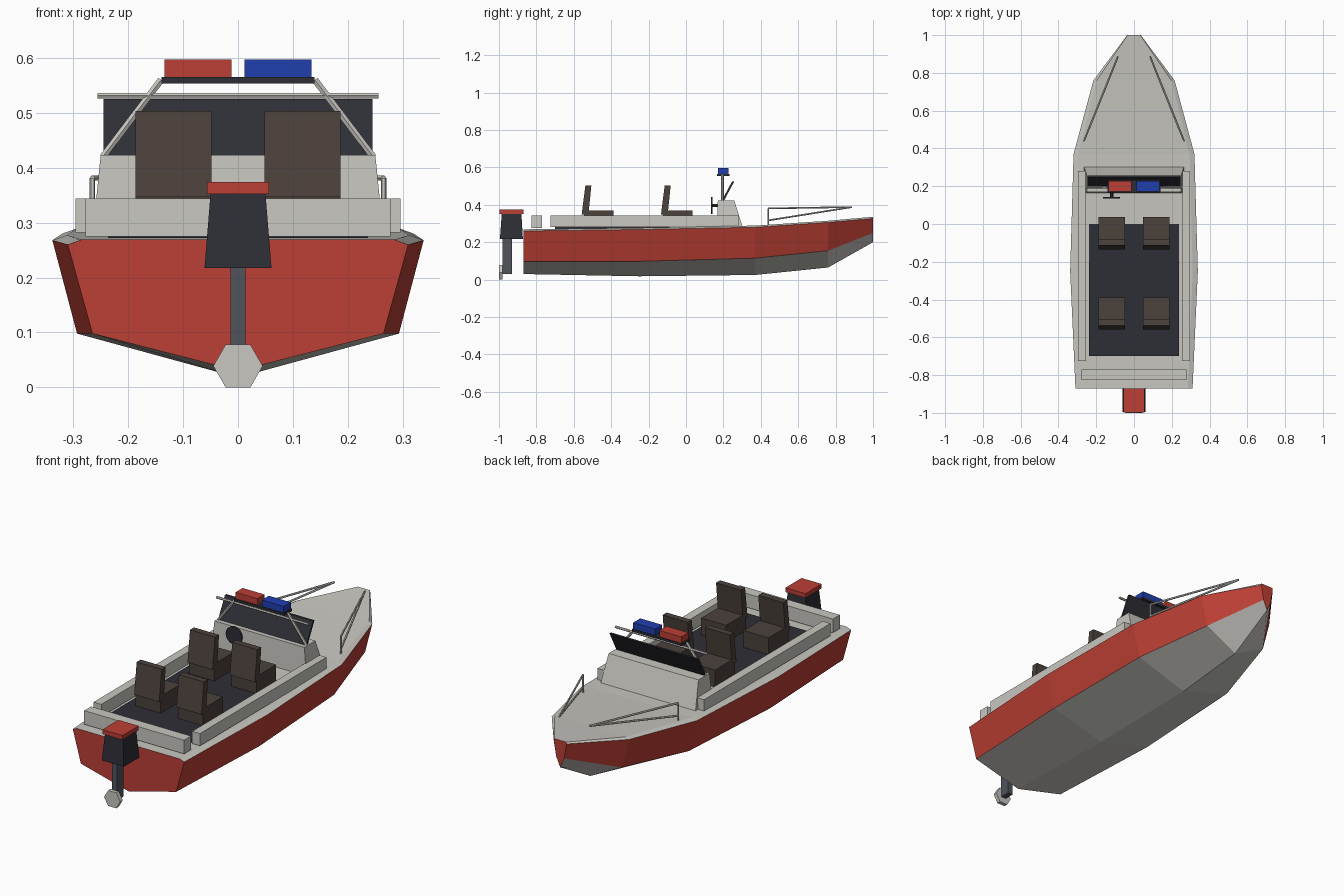
import bpy, bmesh, math
from mathutils import Vector

if "Cube" in bpy.data.objects:
    bpy.data.objects.remove(bpy.data.objects["Cube"])


def mat(name, r, g, b):
    m = bpy.data.materials.new(name)
    m.diffuse_color = (r, g, b, 1)
    m.use_nodes = True
    m.node_tree.nodes["Principled BSDF"].inputs["Base Color"].default_value = m.diffuse_color
    return m


LIGHT = mat("light_grey", 0.58, 0.57, 0.53)
RED = mat("red", 0.50, 0.05, 0.035)
DARK = mat("dark_navy", 0.027, 0.027, 0.037)
BLUE = mat("blue", 0.014, 0.05, 0.43)
BROWN = mat("seat_brown", 0.072, 0.054, 0.045)
STEEL = mat("steel", 0.08, 0.09, 0.105)


def finish(name, bm, *mats):
    bmesh.ops.recalc_face_normals(bm, faces=bm.faces)
    me = bpy.data.meshes.new(name)
    bm.to_mesh(me)
    bm.free()
    for m in mats:
        me.materials.append(m)
    ob = bpy.data.objects.new(name, me)
    bpy.context.collection.objects.link(ob)
    return ob


def loft(name, rings, m):
    """Closed solid through rings of equal point count."""
    bm = bmesh.new()
    vs = [[bm.verts.new(p) for p in ring] for ring in rings]
    n = len(vs[0])
    for a, b in zip(vs, vs[1:]):
        for j in range(n):
            bm.faces.new((a[j], a[(j + 1) % n], b[(j + 1) % n], b[j]))
    bm.faces.new(vs[0])
    bm.faces.new(vs[-1])
    return finish(name, bm, m)


def rect(x0, x1, y0, y1, z):
    return [(x0, y0, z), (x1, y0, z), (x1, y1, z), (x0, y1, z)]


def box(name, x0, x1, y0, y1, z0, z1, m):
    return loft(name, [rect(x0, x1, y0, y1, z0), rect(x0, x1, y0, y1, z1)], m)


def rod(name, p, q, r, m, sides=6):
    p, q = Vector(p), Vector(q)
    rot = (q - p).to_track_quat('Z', 'Y')
    circle = [rot @ Vector((r * math.cos(t), r * math.sin(t), 0))
              for t in (2 * math.pi * i / sides for i in range(sides))]
    return loft(name, [[p + c for c in circle], [q + c for c in circle]], m)


# Hull: y, keel z, chine half width and z, sheer half width and z
stations = [(-0.87, 0.03, 0.265, 0.098, 0.31, 0.260),
            (-0.25, 0.018, 0.293, 0.098, 0.338, 0.268),
            (0.37, 0.025, 0.275, 0.115, 0.32, 0.280),
            (0.76, 0.065, 0.175, 0.155, 0.215, 0.306),
            (1.0, 0.20, 0.022, 0.25, 0.036, 0.327)]
bm = bmesh.new()
rings = []
for y, kz, cw, cz, sw, sz in stations:
    half = [(cw, cz), (sw, sz), (sw * 0.92, sz + 0.009)]
    ring = [(0, kz)] + half + [(-x, z) for x, z in reversed(half)]
    rings.append([bm.verts.new((x, y, z)) for x, z in ring])
for a, b in zip(rings, rings[1:]):
    for j in range(7):
        f = bm.faces.new((a[j], a[(j + 1) % 7], b[(j + 1) % 7], b[j]))
        f.material_index = 1 if j in (1, 5) else 0   # red topsides
for ring in (rings[0], rings[-1]):
    bm.faces.new(ring).material_index = 1            # transom and stem
finish("hull", bm, LIGHT, RED)

# Cockpit floor and surrounding ledges
box("cockpit_floor", -0.237, 0.237, -0.70, 0.0, 0.272, 0.286, DARK)
box("stern_ledge", -0.278, 0.278, -0.825, -0.77, 0.275, 0.344, LIGHT)
for s, side in ((-1, "left"), (1, "right")):
    xs = sorted((s * 0.253, s * 0.296))
    box(side + "_coaming", *xs, -0.725, 0.28, 0.282, 0.344, LIGHT)

# Console and windscreen
loft("console", [rect(-0.265, 0.265, 0.165, 0.305, 0.275),
                 rect(-0.25, 0.25, 0.17, 0.258, 0.423)], LIGHT)
loft("windscreen", [rect(-0.245, 0.245, 0.19, 0.202, 0.42),
                    rect(-0.245, 0.245, 0.246, 0.258, 0.525)], DARK)
rod("steering_wheel", (-0.118, 0.134, 0.397), (-0.118, 0.143, 0.397), 0.045, DARK, 16)
rod("steering_column", (-0.118, 0.14, 0.397), (-0.118, 0.18, 0.397), 0.01, DARK)

# Light arch with two beacons
rod("arch_crossbar", (-0.256, 0.195, 0.531), (0.256, 0.195, 0.531), 0.006, LIGHT)
for s, side in ((-1, "left"), (1, "right")):
    rod(side + "_arch_leg", (s * 0.246, 0.195, 0.42), (s * 0.14, 0.195, 0.56), 0.007, LIGHT)
box("beacon_plate", -0.139, 0.139, 0.167, 0.232, 0.553, 0.565, DARK)
box("red_beacon", -0.134, -0.012, 0.172, 0.228, 0.565, 0.597, RED)
box("blue_beacon", 0.012, 0.134, 0.172, 0.228, 0.565, 0.597, BLUE)

# Four seats with slightly tilted backs
for row, y in (("rear", -0.558), ("front", -0.134)):
    for side, x0 in (("left", -0.187), ("right", 0.048)):
        x1 = x0 + 0.139
        box(f"{row}_{side}_seat_base", x0, x1, y + 0.012, y + 0.17, 0.284, 0.371, BROWN)
        loft(f"{row}_{side}_seat_back",
             [rect(x0, x1, y, y + 0.036, 0.347),
              rect(x0, x1, y + 0.02, y + 0.052, 0.503)], BROWN)

# Bow handrails
for s, side in ((-1, "left"), (1, "right")):
    foot = (s * 0.265, 0.44, 0.29)
    low = (s * 0.265, 0.44, 0.317)
    top = (s * 0.265, 0.44, 0.381)
    tip = (s * 0.085, 0.887, 0.388)
    rod(side + "_rail_post", foot, top, 0.005, LIGHT)
    rod(side + "_rail_top", top, tip, 0.005, LIGHT)
    rod(side + "_rail_brace", low, tip, 0.005, LIGHT)

# Outboard motor
loft("motor_cowl", [rect(-0.061, 0.061, -0.995, -0.872, 0.217),
                    rect(-0.05, 0.05, -0.985, -0.88, 0.353)], DARK)
box("motor_cap", -0.056, 0.056, -0.998, -0.87, 0.352, 0.374, RED)
box("motor_leg", -0.014, 0.014, -0.982, -0.93, 0.03, 0.22, STEEL)
rod("propeller", (0, -1.0, 0.039), (0, -0.98, 0.039), 0.045, LIGHT)
